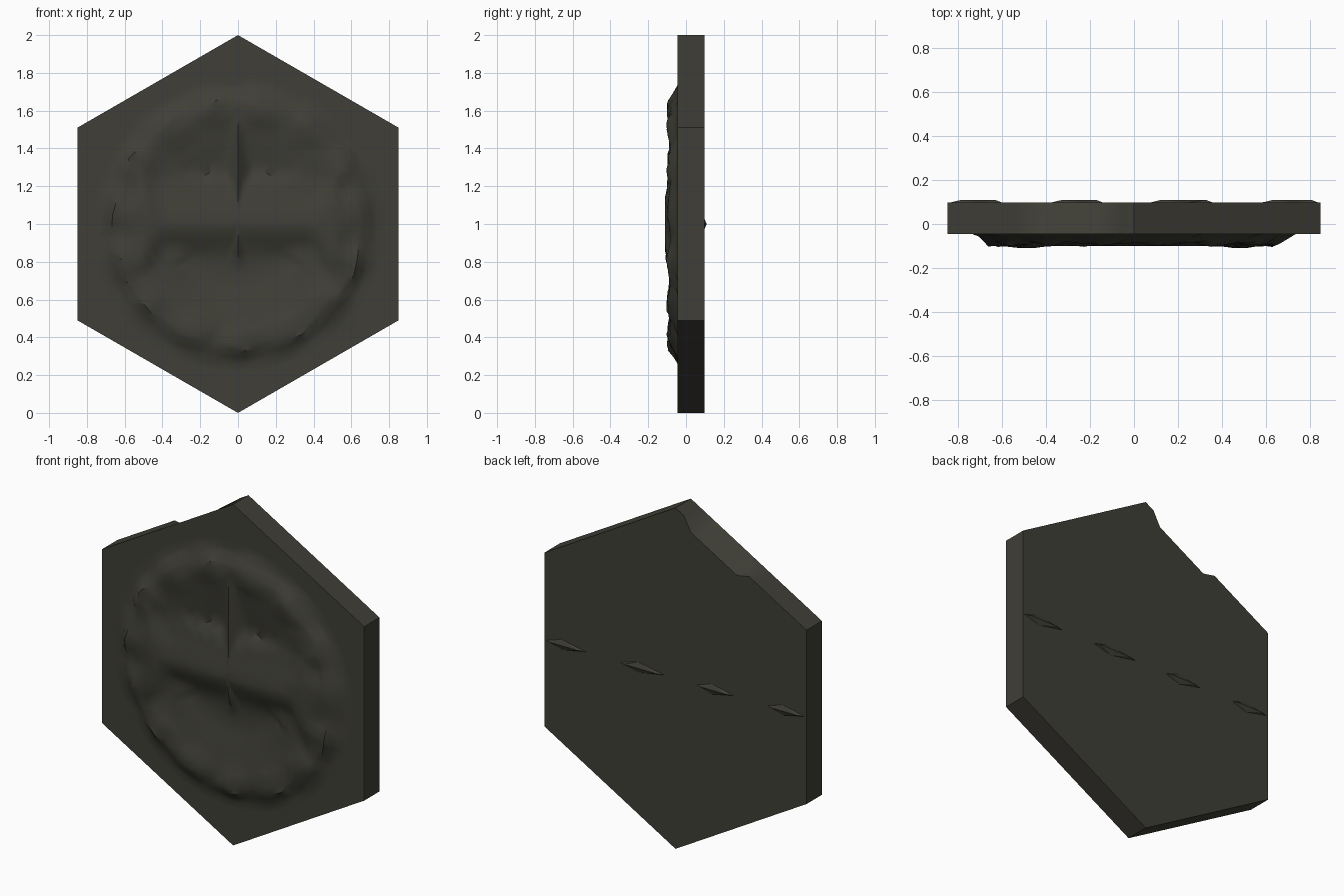
import bpy, bmesh, math, random
from mathutils import Vector

if "Cube" in bpy.data.objects:
    bpy.data.objects.remove(bpy.data.objects["Cube"])

random.seed(4)
stone = bpy.data.materials.new("dark olive stone")
stone.diffuse_color = (0.050, 0.049, 0.038, 1)
stone.use_nodes = True
stone.node_tree.nodes["Principled BSDF"].inputs["Base Color"].default_value = stone.diffuse_color

CZ = 1.0
FRONT, BACK = 0.045, 0.097
CORNERS = [(0, 1), (0.85, 0.51), (0.85, -0.51), (0, -1), (-0.85, -0.51), (-0.85, 0.51)]
N = 16


def smooth(a, b, v):
    t = max(0, min(1, (v - a) / (b - a)))
    return t * t * (3 - 2 * t)


def tent(v, width):
    return max(0.0, 1 - abs(v) / width)


def finish(bm, name, angle):
    bmesh.ops.recalc_face_normals(bm, faces=bm.faces)
    me = bpy.data.meshes.new(name)
    bm.to_mesh(me)
    bm.free()
    ob = bpy.data.objects.new(name, me)
    me.materials.append(stone)
    bpy.context.collection.objects.link(ob)
    bpy.ops.object.select_all(action='DESELECT')
    ob.select_set(True)
    bpy.context.view_layer.objects.active = ob
    bpy.ops.object.shade_smooth_by_angle(angle=math.radians(angle))


def relief(x, z, lump):
    """Height of the carved front towards the viewer."""
    r = math.hypot(x, z)
    # Two hollow bowls, split by a horizontal ridge and a vertical rib
    bowl = 0.025 + 0.05 * smooth(0.2, 0.58, r)
    ridge = 0.1 - 0.03 * smooth(0, 0.22, z) if z > 0 else 0.1 - 0.065 * smooth(0, 0.2, -z)
    if z > 0.22:
        ridge = 0.07 - 0.05 * smooth(0.22, 0.27, z)
    rib = (0.03 + 0.06 * tent(x, 0.07)) * smooth(-0.3, -0.1, z)
    # Side wedges pointing inwards
    wedge = 0.06 + 0.05 * smooth(0.0, 0.09, abs(x) - 0.34 - 0.4 * abs(z))
    if abs(z) > 0.3 or abs(x) < 0.3:
        wedge = 0
    inner = max(bowl, ridge, rib, wedge)
    # Lumpy rim, then a drop to the flat border
    rim = 0.095 + lump
    h = inner + (rim - inner) * smooth(0.51, 0.6, r)
    return h + (FRONT - h) * smooth(0.655, 0.735 + lump, r)


# Hexagonal outline, evenly divided along each side
outline = []
for i, c in enumerate(CORNERS):
    d = CORNERS[(i + 1) % 6]
    for k in range(N):
        t = k / N
        outline.append((c[0] + (d[0] - c[0]) * t, c[1] + (d[1] - c[1]) * t))

# Carved hexagonal plaque
bm = bmesh.new()
radii = [0.04, 0.09, 0.15, 0.21, 0.26, 0.31, 0.36, 0.41, 0.46, 0.51, 0.55, 0.59, 0.63, 0.66, 0.70, 0.74, 0.78]
centre = bm.verts.new((0, -0.1, CZ))
rings = []
for r in radii:
    ring = []
    for j, (x, z) in enumerate(outline):
        a = math.atan2(z, x)
        lump = 0.008 * math.sin(a * 15) + random.uniform(-0.012, 0.003)
        rough = 0.012 if 0.52 < r < 0.72 else 0
        rr = r + rough * math.sin(a * 12 + 1) + random.uniform(-rough, rough) * 0.6
        px, pz = rr * math.cos(a), rr * math.sin(a)
        ring.append(bm.verts.new((px, -relief(px, pz, lump), pz + CZ)))
    rings.append(ring)
rings.append([bm.verts.new((x, -FRONT, z + CZ)) for x, z in outline])
back = []
for j, (x, z) in enumerate(outline):
    # Chipped back edge at the upper left
    s = 0.94 if 5 * N + 8 <= j <= 5 * N + 14 else 1
    back.append(bm.verts.new((x * s, BACK, z * s + CZ)))
rings.append(back)
M = len(outline)
for j in range(M):
    bm.faces.new((centre, rings[0][j], rings[0][(j + 1) % M]))
    for a, b in zip(rings, rings[1:]):
        bm.faces.new((a[j], b[j], b[(j + 1) % M], a[(j + 1) % M]))
bm.faces.new(back)
finish(bm, "hex_plaque", 35)

# Thin broken seam across the back
for i, (x0, x1) in enumerate([(-0.84, -0.60), (-0.38, -0.14), (0.07, 0.36), (0.58, 0.84)]):
    bm = bmesh.new()
    xm = x0 + (x1 - x0) * 0.6
    pts = [(x0, BACK, CZ), (xm, BACK, CZ + 0.03), (x1, BACK, CZ), (xm, BACK, CZ - 0.03),
           (x0 + 0.05, BACK + 0.012, CZ), (x1 - 0.03, BACK + 0.012, CZ)]
    v = [bm.verts.new(p) for p in pts]
    bmesh.ops.convex_hull(bm, input=v)
    finish(bm, "back_seam_%d" % (i + 1), 20)
